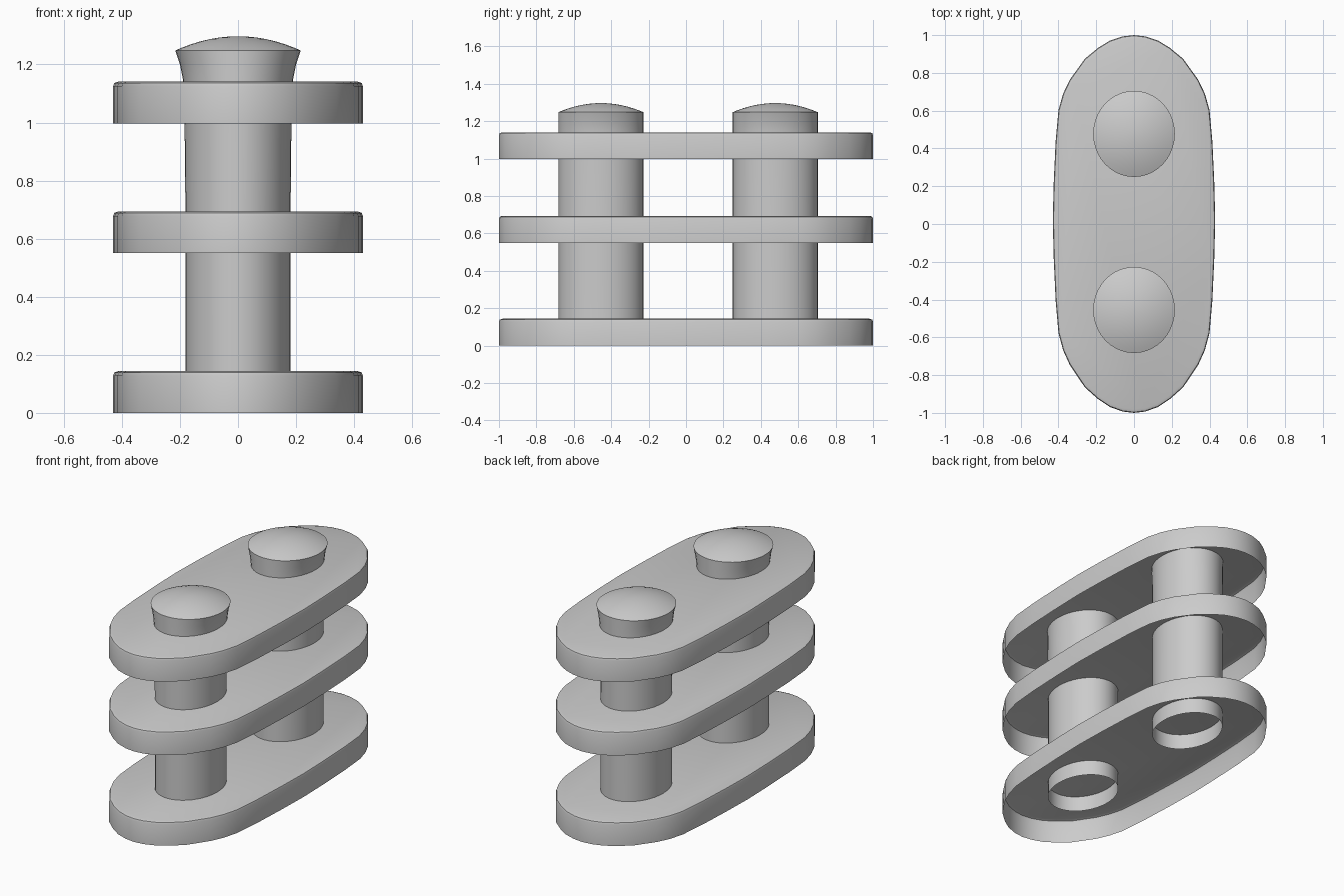
import bpy, bmesh
from math import sin, cos, tau, radians

default = bpy.data.objects.get("Cube")
if default:
    bpy.data.objects.remove(default, do_unlink=True)


def loft(name, rings, location):
    """Skin a stack of counter-clockwise rings, bottom open and top capped."""
    bm = bmesh.new()
    loops = [[bm.verts.new(p) for p in ring] for ring in rings]
    for low, high in zip(loops, loops[1:]):
        for i in range(len(low)):
            j = (i + 1) % len(low)
            bm.faces.new((low[i], low[j], high[j], high[i]))
    bm.faces.new(loops[-1])
    mesh = bpy.data.meshes.new(name)
    bm.to_mesh(mesh)
    bm.free()
    mesh.shade_smooth()
    mesh.set_sharp_from_angle(angle=radians(40))
    obj = bpy.data.objects.new(name, mesh)
    obj.location = location
    bpy.context.collection.objects.link(obj)
    return obj


# Link plate outline: one quadrant, mirrored to the other three
HALF_WIDTH = 0.43
quadrant = [(HALF_WIDTH, 0), (0.425, 0.2), (0.415, 0.42), (0.4, 0.59),
            (0.375, 0.68), (0.34, 0.755), (0.26, 0.87), (0.19, 0.93),
            (0.127, 0.97), (0.06, 0.993), (0, 1)]
half = quadrant + [(-x, y) for x, y in quadrant[-2::-1]]
outline = half + [(x, -y) for x, y in half[-2:0:-1]]
outline = [(x, y + 0.02 * (1 - y * y)) for x, y in outline]


def plate_ring(z, inset):
    sx, sy = 1 - inset / HALF_WIDTH, 1 - inset
    return [(x * sx, y * sy, z) for x, y in outline]


# Three hollow plates with a softened upper rim: (z, inset)
plate_profile = [(0, 0), (0.128, 0), (0.139, 0.004), (0.144, 0.018)]
for name, z in (("bottom_plate", 0), ("middle_plate", 0.55), ("top_plate", 0.997)):
    loft(name, [plate_ring(*p) for p in plate_profile], (0, 0, z))


def pin_ring(z, rx, ry, segments=40):
    return [(rx * cos(tau * i / segments), ry * sin(tau * i / segments), z)
            for i in range(segments)]


# Two oval pins: straight shank, head flared sideways, shallow domed top
RX, RY, RIM = 0.181, 0.228, 0.216
shank = [(0.05, RX, RY), (0.69, RX, RY), (1.0, 0.184, RY), (1.1, 0.186, RY),
         (1.15, 0.19, RY), (1.2, 0.2, RY), (1.248, RIM, RY)]
dome = [(1.248 + 0.049 * (1 - r ** 2), RIM * r, RY * r)
        for r in (0.9, 0.75, 0.6, 0.45, 0.3, 0.15, 0.04)]
for name, y in (("front_pin", -0.455), ("back_pin", 0.477)):
    loft(name, [pin_ring(*p) for p in shank + dome], (0, y, 0))
